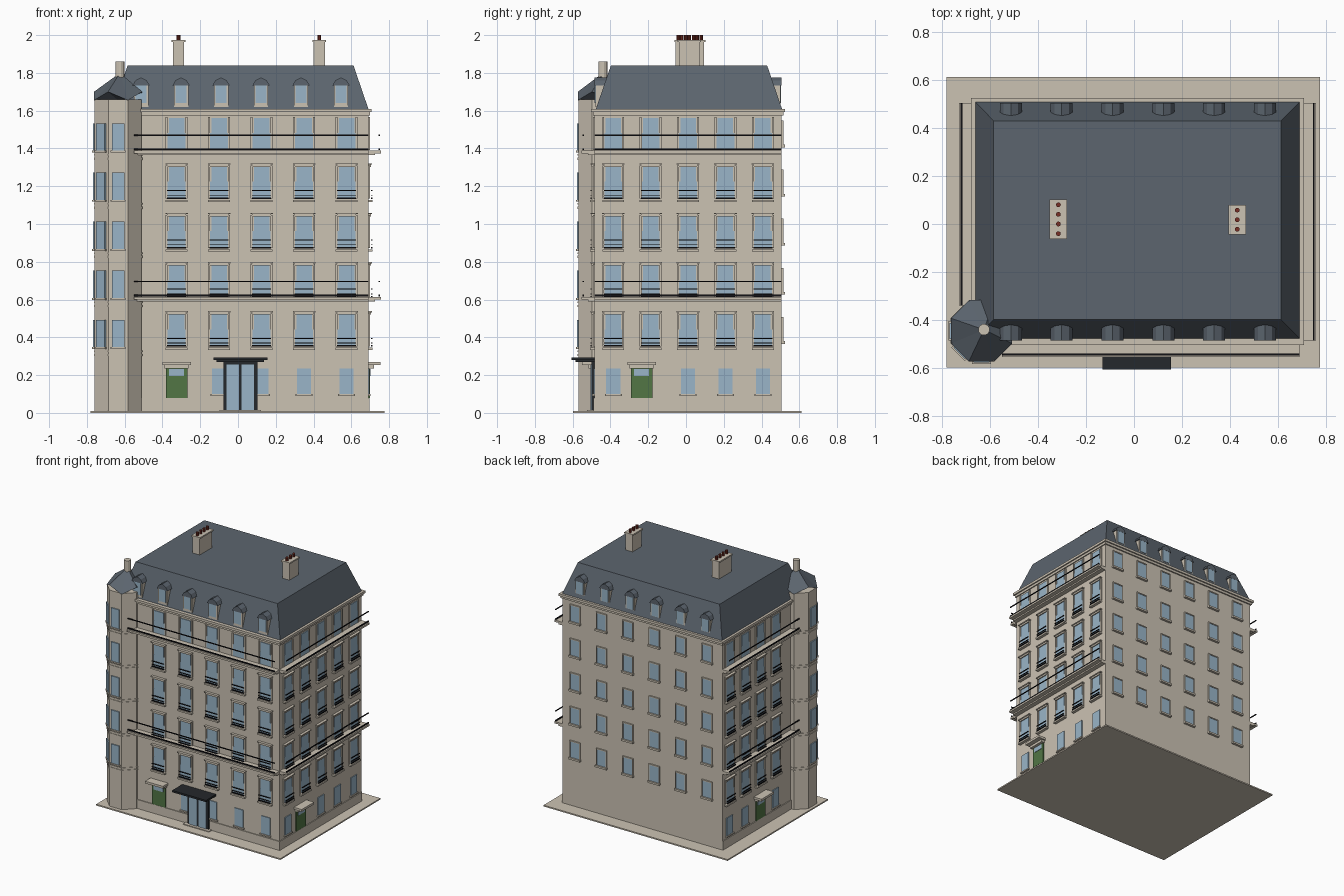
import bpy, bmesh, math
from mathutils import Matrix, Vector

if "Cube" in bpy.data.objects:
    bpy.data.objects.remove(bpy.data.objects["Cube"])

COLOURS = {
    "cream stone": (0.60, 0.54, 0.45),
    "slate": (0.107, 0.130, 0.157),
    "glass": (0.32, 0.46, 0.58),
    "black iron": (0.006, 0.006, 0.008),
    "dark metal": (0.018, 0.021, 0.025),
    "green paint": (0.085, 0.18, 0.06),
    "terracotta": (0.19, 0.028, 0.018),
}
mats = {}
for n, c in COLOURS.items():
    mats[n] = bpy.data.materials.new(n)
    mats[n].diffuse_color = (*c, 1)

parts = {}  # part name -> (bmesh, material)


def part(name, mat):
    if name not in parts:
        parts[name] = (bmesh.new(), mat)
    return parts[name][0]


def box(name, mat, x, y, z, M=Matrix()):
    """Box from (min, max) ranges, placed by M."""
    bm = part(name, mat)
    c = [(a + b) / 2 for a, b in (x, y, z)]
    s = [abs(b - a) for a, b in (x, y, z)]
    bmesh.ops.create_cube(bm, size=1, matrix=M @ Matrix.Translation(c) @ Matrix.Diagonal((*s, 1)))


def hull(name, mat, pts, M=Matrix()):
    """Convex solid around a few points."""
    bm = part(name, mat)
    vs = [bm.verts.new(M @ Vector(p)) for p in pts]
    r = bmesh.ops.convex_hull(bm, input=vs)
    fs = [g for g in r["geom"] if isinstance(g, bmesh.types.BMFace)]
    es = {e for f in fs for e in f.edges}
    bmesh.ops.dissolve_limit(bm, angle_limit=0.01, verts=vs, edges=list(es))


def prism(name, mat, n, r, z0, z1, x, y):
    """Upright n-sided column."""
    bm = part(name, mat)
    M = Matrix.Translation((x, y, (z0 + z1) / 2)) @ Matrix.Rotation(math.pi / n, 4, 'Z')
    bmesh.ops.create_cone(bm, cap_ends=True, segments=n, radius1=r, radius2=r, depth=z1 - z0, matrix=M)


def frame(x, y, deg):
    """Wall frame: local x runs along the wall, local -y points outward."""
    return Matrix.Translation((x, y, 0)) @ Matrix.Rotation(math.radians(deg), 4, 'Z')


X0, X1, Y0, Y1 = -0.66, 0.69, -0.485, 0.505
FRONT, RIGHT = frame(0, Y0, 0), frame(X1, 0, 90)
BACK, LEFT = frame(0, Y1, 180), frame(X0, 0, -90)
STONE, GLASS, IRON = "cream stone", "glass", "black iron"

# Pavement and main block
box("pavement", STONE, (-0.78, 0.775), (-0.597, 0.612), (0, 0.01))
box("main_block", STONE, (X0, X1), (Y0, Y1), (0.01, 1.59))
box("plinth", STONE, (X0 - .006, X1 + .006), (Y0 - .006, Y1), (0.01, 0.078))
box("cornice", STONE, (X0 - .008, X1 + .008), (Y0 - .008, Y1 + .01), (1.575, 1.592))
box("cornice", STONE, (X0 - .018, X1 + .018), (Y0 - .018, Y1 + .02), (1.592, 1.61))

# Mansard roof
hull("mansard_roof", "slate",
     [(x, y, 1.61) for x in (X0, X1) for y in (-.477, .508)] +
     [(x, y, 1.838) for x in (-.585, .612) for y in (-.398, .43)])


def pane(u, w, z0, z1, M):
    box("window_glass", GLASS, (u - w / 2, u + w / 2), (-.006, .002), (z0, z1), M)


def tall_window(u, z, M, dressed=True):
    """French window; dressed adds lintel, sill and guard rails."""
    pane(u, .082, z + .09, z + .168, M)
    pane(u, .094, z, z + .09, M)
    for s in (-1, 1):
        a = u + s * .053
        box("window_surrounds", STONE, (a - .005, a + .005), (-.008, .002), (z, z + .175), M)
    if dressed:
        box("lintels", STONE, (u - .05, u + .05), (-.014, .002), (z + .168, z + .18), M)
        box("lintels", STONE, (u - .06, u + .06), (-.02, .002), (z + .18, z + .187), M)
        box("sills", STONE, (u - .058, u + .058), (-.022, .002), (z - .018, z - .006), M)
        for h, t in ((.003, .008), (.018, .004), (.043, .005)):
            box("guard_rails", IRON, (u - .05, u + .05), (-.021, -.015), (z + h - t / 2, z + h + t / 2), M)


def small_door(u, M):
    box("side_doors", "green paint", (u - .057, u + .057), (-.008, .002), (.08, .235), M)
    box("door_lights", GLASS, (u - .04, u + .04), (-.012, .002), (.195, .232), M)
    box("door_hoods", STONE, (u - .064, u + .064), (-.03, .002), (.235, .253), M)
    box("door_hoods", STONE, (u - .075, u + .075), (-.065, .002), (.253, .27), M)


def balcony(u0, u1, z, M):
    box("balcony_slabs", STONE, (u0, u1), (-.068, .002), (z - .014, z), M)
    box("balcony_slabs", STONE, (u0, u1), (-.035, .002), (z - .024, z - .014), M)
    for h, t in ((.008, .009), (.082, .006)):
        box("balcony_rails", IRON, (u0, u1), (-.062, -.055), (z + h - t / 2, z + h + t / 2), M)


# Street facades: wall, window columns, ground windows, door, balcony span
front_cols = [-.325 + .225 * i for i in range(5)]
right_cols = [-.385 + .198 * i for i in range(5)]
left_cols = [-.42 + .185 * i for i in range(4)]
facades = (
    (FRONT, front_cols, front_cols[1:], -.325, (-.55, X1)),
    (RIGHT, right_cols, [right_cols[0]] + right_cols[2:], -.235, (Y0, Y1)),
    (LEFT, left_cols, [left_cols[0], left_cols[1], left_cols[3]], left_cols[2], (-Y1, .34)),
)
for M, cols, ground, door, span in facades:
    for u in cols:
        for i, z in enumerate((.352, .612, .872, 1.134, 1.392)):
            tall_window(u, z, M, dressed=i < 4)
    for u in ground:
        pane(u, .075, .1, .235, M)
        box("sills", STONE, (u - .045, u + .045), (-.012, .002), (.09, .1), M)
    small_door(door, M)
    for z in (.613, 1.388):
        balcony(*span, z, M)

# Plain rear windows
for i in range(6):
    u = -.58 + .223 * i
    for k in range(5):
        z = .38 + .26 * k
        pane(u, .076, z, z + .12, BACK)
        box("sills", STONE, (u - .048, u + .048), (-.018, .002), (z - .014, z), BACK)
        box("lintels", STONE, (u - .044, u + .044), (-.01, .002), (z + .12, z + .128), BACK)
        for s in (-1, 1):
            a = u + s * .041
            box("window_surrounds", STONE, (a - .003, a + .003), (-.01, .002), (z, z + .12), BACK)

# Main entrance with flat canopy
EC = .012
box("entrance_frame", "dark metal", (EC - .09, EC + .09), (-.014, .002), (.01, .27), FRONT)
for s in (-1, 1):
    c = EC + s * .039
    box("entrance_doors", GLASS, (c - .033, c + .033), (-.02, .002), (.014, .255), FRONT)
box("entrance_canopy", "dark metal", (EC - .143, EC + .143), (-.122, .002), (.279, .293), FRONT)
box("entrance_canopy", "dark metal", (EC - .125, EC + .125), (-.1, .002), (.27, .279), FRONT)
box("entrance_step", STONE, (EC - .11, EC + .11), (-.04, .002), (.008, .016), FRONT)

# Dormers, front and back
for M, sgn in ((FRONT, 1), (BACK, -1)):
    for i in range(6):
        u = sgn * (-.513 + .2117 * i)
        box("dormer_walls", STONE, (u - .038, u + .038), (.006, .08), (1.62, 1.74), M)
        box("dormer_glass", GLASS, (u - .029, u + .029), (.001, .01), (1.64, 1.733), M)
        hull("dormer_roofs", "slate",
             [(u + a, y, z) for y in (0, .085) for a, z in
              ((-.046, 1.733), (.046, 1.733), (-.03, 1.76), (.03, 1.76), (0, 1.776))], M)

# Corner tower
TX, TY = -.635, -.445
prism("corner_tower", STONE, 8, .135, .01, 1.66, TX, TY)
for z in (.30, .56, .82, 1.08, 1.34):
    prism("tower_bands", STONE, 8, .139, z, z + .012, TX, TY)
    prism("tower_bands", STONE, 8, .139, z + .022, z + .03, TX, TY)
for a in (0, -45, -90):
    M = frame(TX, TY, a) @ Matrix.Translation((0, -.1247, 0))
    for k in range(5):
        z = .348 + .26 * k
        box("tower_glass", GLASS, (-.033, .033), (-.008, .002), (z, z + .145), M)
        box("tower_sills", STONE, (-.04, .04), (-.013, .002), (z - .01, z), M)

# Tower roof: faceted cap with an alternating eave
bm = part("tower_roof", "slate")
eave = []
for i in range(8):
    a = math.radians(22.5 + 45 * i)
    eave.append(bm.verts.new((TX + .138 * math.cos(a), TY + .138 * math.sin(a), 1.70 if i % 2 else 1.655)))
apex = bm.verts.new((TX + .01, TY + .005, 1.80))
base = bm.verts.new((TX, TY, 1.655))
for i in range(8):
    bm.faces.new((eave[i], eave[(i + 1) % 8], apex))
    bm.faces.new((eave[(i + 1) % 8], eave[i], base))
prism("tower_flue", STONE, 12, .024, 1.77, 1.86, TX + .01, TY + .005)

# Chimney stacks with pots
for x, y0, n in ((-.315, -.06, 4), (.43, -.042, 3)):
    y1 = y0 + .04 * n
    box("chimney_stacks", STONE, (x - .03, x + .03), (y0 + .005, y1 - .005), (1.83, 1.965))
    box("chimney_caps", STONE, (x - .036, x + .036), (y0 - .002, y1 + .002), (1.963, 1.974))
    for k in range(n):
        prism("chimney_pots", "terracotta", 10, .01, 1.97, 2.0, x, y0 + .02 + .04 * k)

# Turn the collected parts into objects
for name, (bm, mat) in parts.items():
    bmesh.ops.recalc_face_normals(bm, faces=bm.faces)
    me = bpy.data.meshes.new(name)
    bm.to_mesh(me)
    bm.free()
    me.materials.append(mats[mat])
    bpy.context.collection.objects.link(bpy.data.objects.new(name, me))

for m in bpy.data.materials:
    if m.users and not m.is_grease_pencil:
        m.use_nodes = True
        m.node_tree.nodes["Principled BSDF"].inputs["Base Color"].default_value = m.diffuse_color
